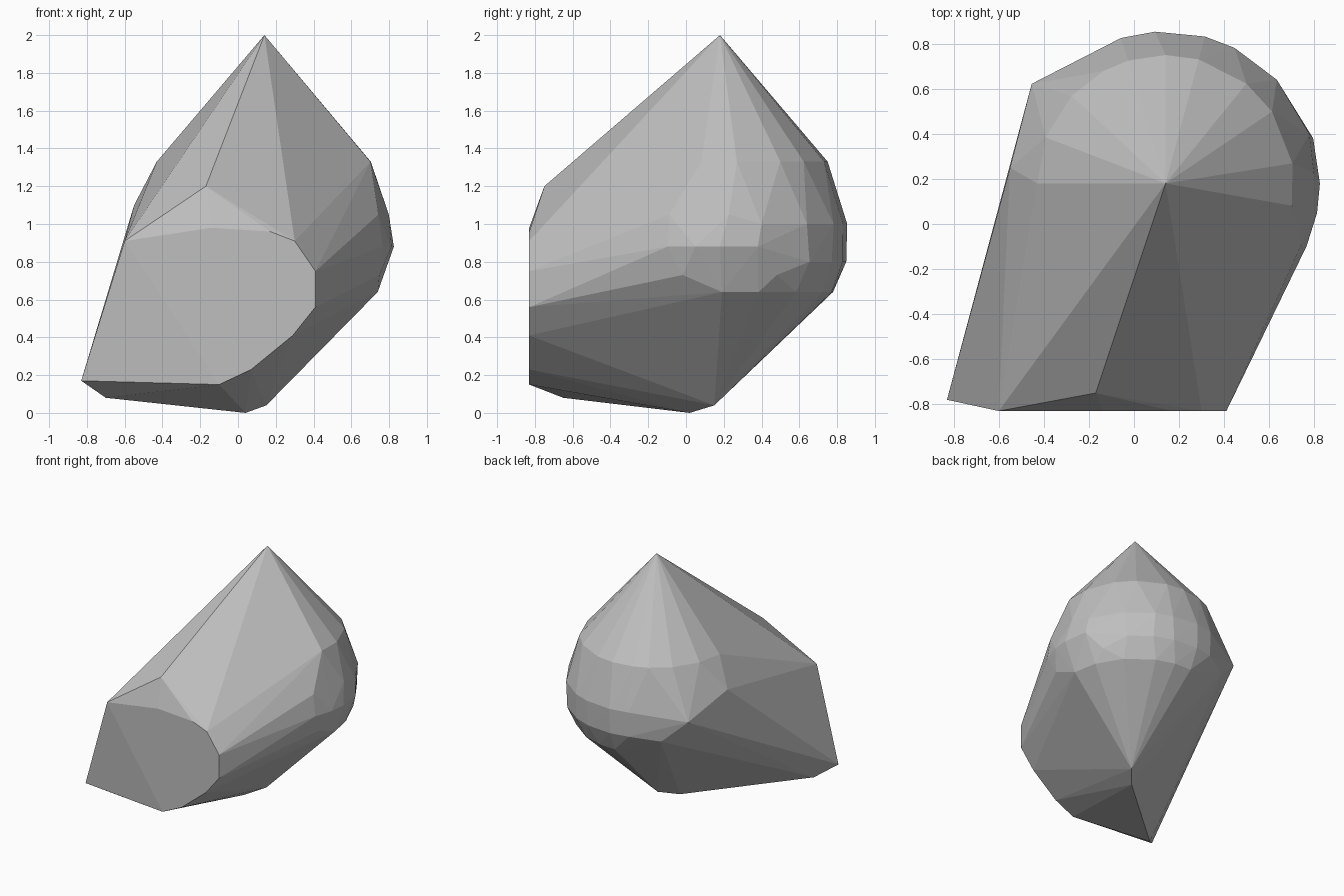
import bpy
import bmesh
from math import cos, sin, radians

default_cube = bpy.data.objects.get("Cube")
if default_cube:
    bpy.data.objects.remove(default_cube, do_unlink=True)

# Vertical axis shared by the rounded back and the pointed tip
AXIS_X, AXIS_Y = 0.14, 0.18
FRONT_Y = -0.83


def ring(radius, height, angles):
    """Points on a horizontal circle around the tip's axis."""
    return [(AXIS_X + radius * cos(radians(angle)),
             AXIS_Y + radius * sin(radians(angle)),
             height) for angle in angles]


def make_material(name, colour):
    material = bpy.data.materials.new(name)
    material.use_nodes = True
    material.diffuse_color = colour
    shader = next(node for node in material.node_tree.nodes
                  if node.type == 'BSDF_PRINCIPLED')
    shader.inputs["Base Color"].default_value = colour
    return material


def make_hull(name, points, material):
    """Flat-faceted convex solid wrapped around the given points."""
    mesh = bpy.data.meshes.new(name)
    bm = bmesh.new()
    for point in points:
        bm.verts.new(point)
    result = bmesh.ops.convex_hull(bm, input=bm.verts[:])
    unused = set(result["geom_interior"]) | set(result["geom_unused"])
    loose = [item for item in unused
             if isinstance(item, bmesh.types.BMVert) and not item.link_faces]
    bmesh.ops.delete(bm, geom=loose, context='VERTS')
    bmesh.ops.recalc_face_normals(bm, faces=bm.faces[:])
    for face in bm.faces:
        face.smooth = False
    bm.to_mesh(mesh)
    bm.free()
    mesh.materials.append(material)
    stone = bpy.data.objects.new(name, mesh)
    bpy.context.collection.objects.link(stone)
    return stone


# Pointed tip
tip = [(AXIS_X, AXIS_Y, 2.0)]

# Rounded back: shoulder, two belts and the lower taper
shoulder = ring(0.57, 1.33, (-10, 9, 34, 51, 75, 90, 107, 119, 137, 159, 180))
upper_belt = (ring(0.66, 1.05, (-24, 4))
              + ring(0.675, 1.0, (19, 43, 63, 75, 94, 107)))
lower_belt = (ring(0.685, 0.88, (-24, -11, 0, 17))
              + ring(0.67, 0.8, (45, 62, 76, 94, 107))
              + ring(0.66, 0.77, (128,)))
taper = (ring(0.64, 0.73, (-18, 28))
         + ring(0.6, 0.64, (1, 20, 42, 65, 80, 94))
         + ring(0.62, 0.74, (110,)))

# Flat cut face at the front
front_outline = [(-0.6, 0.91), (-0.14, 0.98), (0.17, 0.96), (0.3, 0.91),
                 (0.41, 0.75), (0.41, 0.56), (0.29, 0.41), (0.07, 0.23),
                 (-0.1, 0.15)]
front_cut = [(x, FRONT_Y, z) for x, z in front_outline]

# Ridge corners on the brow and flank, then the underside
corners = [(-0.17, -0.75, 1.2), (-0.83, -0.78, 0.17),
           (-0.454, 0.622, 0.947), (-0.55, 0.25, 1.1)]
underside = [(-0.7, -0.65, 0.08), (0.04, 0.02, 0.0), (0.15, 0.15, 0.04)]

grey_stone = make_material("grey stone", (0.52, 0.52, 0.52, 1.0))
make_hull("faceted_stone",
          tip + shoulder + upper_belt + lower_belt + taper
          + front_cut + corners + underside,
          grey_stone)
